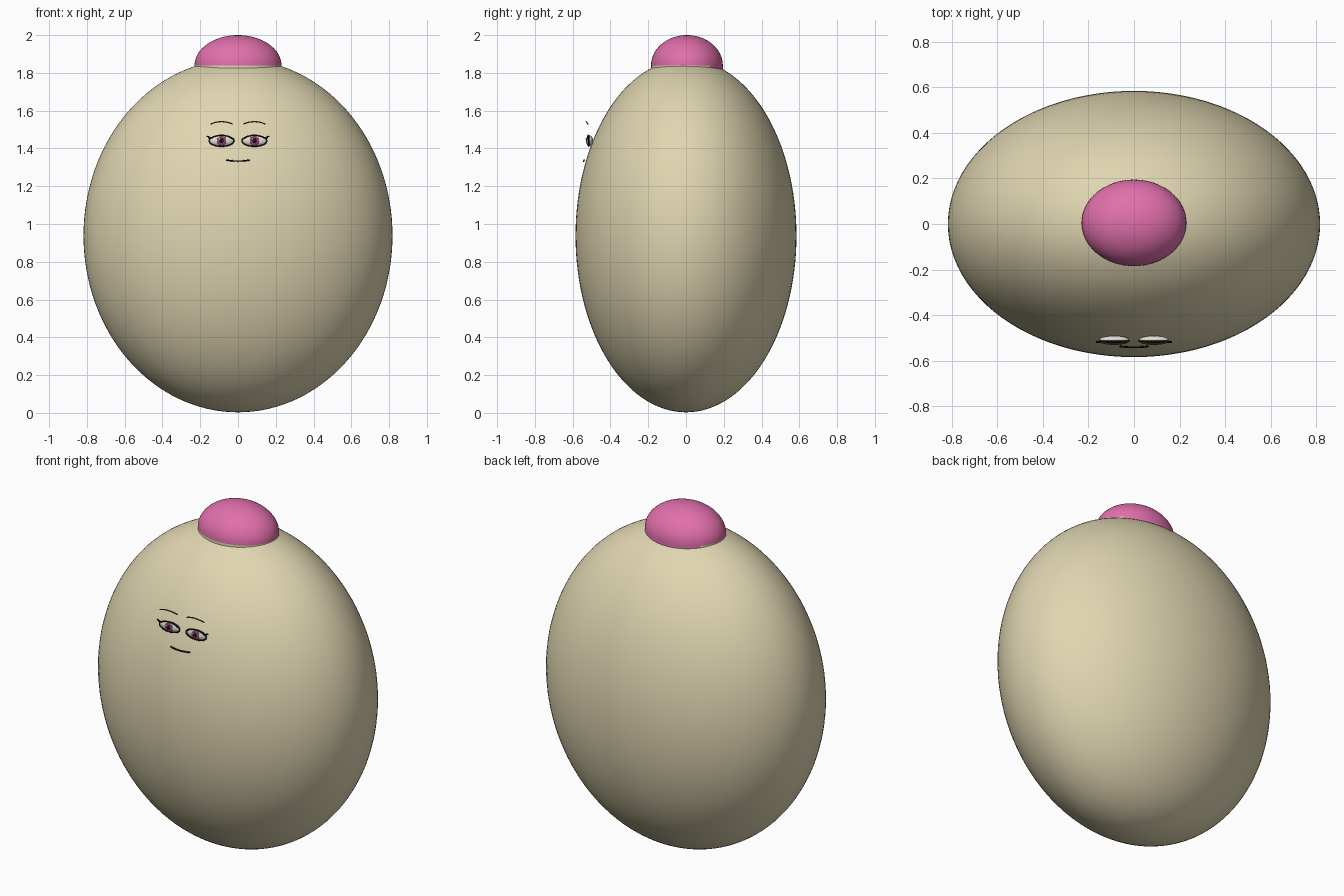
import bpy, bmesh, math
from mathutils import Matrix, Vector

cube = bpy.data.objects.get("Cube")
if cube:
    bpy.data.objects.remove(cube, do_unlink=True)


def material(name, r, g, b):
    m = bpy.data.materials.new(name)
    m.use_nodes = True
    m.diffuse_color = (r, g, b, 1)
    bsdf = next(n for n in m.node_tree.nodes if n.type == 'BSDF_PRINCIPLED')
    bsdf.inputs["Base Color"].default_value = (r, g, b, 1)
    bsdf.inputs["Roughness"].default_value = 0.8
    return m


CREAM = material("cream", 0.74, 0.67, 0.44)
PINK = material("pink", 0.75, 0.16, 0.41)
WHITE = material("eye white", 0.75, 0.73, 0.66)
BLACK = material("black", 0.008, 0.007, 0.007)
BROWN = material("brow brown", 0.09, 0.07, 0.05)
IRIS = material("iris plum", 0.3, 0.06, 0.16)


def add_mesh(name, bm, *mats):
    me = bpy.data.meshes.new(name)
    bmesh.ops.recalc_face_normals(bm, faces=bm.faces)
    bm.to_mesh(me)
    bm.free()
    for m in mats:
        me.materials.append(m)
    ob = bpy.data.objects.new(name, me)
    bpy.context.collection.objects.link(ob)
    bpy.ops.object.select_all(action='DESELECT')
    ob.select_set(True)
    bpy.context.view_layer.objects.active = ob
    bpy.ops.object.shade_smooth_by_angle(angle=math.radians(40))
    return ob


def ellipsoid(center, radii, segments, rings):
    bm = bmesh.new()
    mat = Matrix.Translation(center) @ Matrix.Diagonal((*radii, 1))
    bmesh.ops.create_uvsphere(bm, u_segments=segments, v_segments=rings,
                              radius=1, matrix=mat)
    return bm


def stroke(name, points, mat, thick, closed=False):
    cu = bpy.data.curves.new(name, 'CURVE')
    cu.dimensions = '3D'
    cu.bevel_depth = thick
    cu.bevel_resolution = 1
    cu.use_fill_caps = True
    sp = cu.splines.new('POLY')
    sp.points.add(len(points) - 1)
    for p, co in zip(sp.points, points):
        p.co = (*co, 1)
    sp.use_cyclic_u = closed
    cu.materials.append(mat)
    ob = bpy.data.objects.new(name, cu)
    bpy.context.collection.objects.link(ob)


# Egg-shaped body
add_mesh("body", ellipsoid((0, 0, 0.938), (0.818, 0.585, 0.935), 96, 64), CREAM)

# Domed cap on a short collar sunk into the body
CAP_Z = 1.84
bm = ellipsoid((0, 0.005, CAP_Z), (0.23, 0.19, 0.16), 64, 32)
low = [v for v in bm.verts if v.co.z < CAP_Z - 0.001]
bmesh.ops.delete(bm, geom=low, context='VERTS')
rim = [e for e in bm.edges if e.is_boundary]
ext = bmesh.ops.extrude_edge_only(bm, edges=rim)["geom"]
for v in ext:
    if isinstance(v, bmesh.types.BMVert):
        v.co.z = 1.79
for f in bm.faces:
    c = f.calc_center_median()
    f.material_index = 1 if c.z < CAP_Z and c.y < 0.13 else 0
add_mesh("cap", bm, PINK, CREAM)

# Eyes and brows, one pair per side
EYE_Z = 1.44
for side, s in (("left", 1), ("right", -1)):
    ex = 0.087 * s
    add_mesh(side + "_eyeball",
             ellipsoid((ex, -0.508, EYE_Z), (0.064, 0.016, 0.028), 32, 16), WHITE)
    add_mesh(side + "_iris",
             ellipsoid((ex, -0.521, EYE_Z), (0.026, 0.006, 0.026), 24, 12), IRIS)
    add_mesh(side + "_pupil",
             ellipsoid((ex, -0.525, EYE_Z + 0.002), (0.012, 0.005, 0.014), 16, 8), BLACK)
    add_mesh(side + "_glint",
             ellipsoid((ex - 0.009, -0.528, EYE_Z + 0.01), (0.005, 0.003, 0.005), 12, 6), WHITE)

    ring = [i * math.tau / 40 for i in range(40)]
    stroke(side + "_eyelid",
           [(ex + 0.066 * math.cos(a), -0.515, EYE_Z + 0.029 * math.sin(a)) for a in ring],
           BLACK, 0.0035, True)
    # Upper lid line sweeping out into a lash
    stroke(side + "_lash",
           [(ex + s * 0.062 * t, -0.518, EYE_Z + 0.03 * math.sqrt(1 - t * t))
            for t in (-0.9, -0.6, -0.2, 0.2, 0.6, 0.85)]
           + [(ex + s * 0.079, -0.518, EYE_Z + 0.025)], BLACK, 0.004)
    stroke(side + "_lash_tip",
           [(ex + s * 0.058, -0.518, EYE_Z + 0.008),
            (ex + s * 0.072, -0.518, EYE_Z + 0.018)], BLACK, 0.003)

    ts = [i / 6 - 1 for i in range(13)]
    stroke(side + "_brow",
           [(ex + s * 0.058 * t, -0.52 - 0.008 * (1 - t * t),
             1.529 + 0.013 * (1 - t * t)) for t in ts], BROWN, 0.0035)

# Small gently smiling mouth
stroke("mouth",
       [(0.063 * t, -0.538 - 0.004 * (1 - t * t), 1.333 + 0.006 * t * t) for t in ts],
       BLACK, 0.004)
